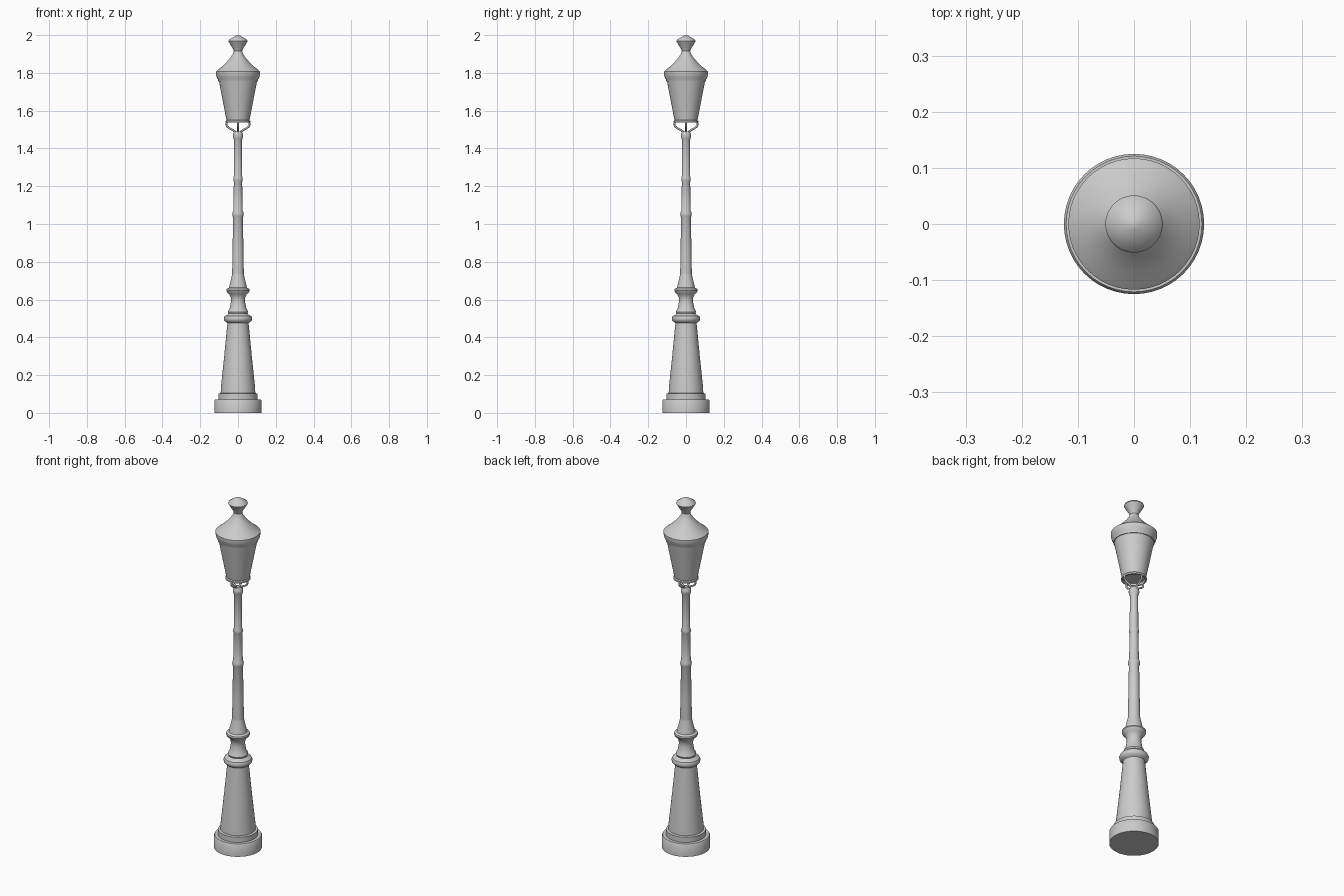
import bpy, bmesh, math


def lathe(name, profile, sides=48):
    """Revolve (radius, height) points around z; radius 0 closes to a point."""
    bm = bmesh.new()
    rings = []
    for r, z in profile:
        if r == 0:
            rings.append([bm.verts.new((0, 0, z))])
        else:
            rings.append([bm.verts.new((r * math.cos(2 * math.pi * i / sides),
                                        r * math.sin(2 * math.pi * i / sides), z))
                          for i in range(sides)])
    for a, b in zip(rings, rings[1:]):
        for i in range(sides):
            j = (i + 1) % sides
            if len(a) == 1:
                bm.faces.new((a[0], b[j], b[i]))
            elif len(b) == 1:
                bm.faces.new((a[i], a[j], b[0]))
            else:
                bm.faces.new((a[i], a[j], b[j], b[i]))
    bmesh.ops.recalc_face_normals(bm, faces=bm.faces)
    mesh = bpy.data.meshes.new(name)
    bm.to_mesh(mesh)
    bm.free()
    ob = bpy.data.objects.new(name, mesh)
    bpy.context.collection.objects.link(ob)
    bpy.ops.object.select_all(action='DESELECT')
    ob.select_set(True)
    bpy.context.view_layer.objects.active = ob
    bpy.ops.object.shade_smooth_by_angle(angle=math.radians(35))
    return ob


# stepped foot
lathe("foot", [(0, 0), (.125, 0), (.125, .066), (.121, .072), (.103, .072),
               (.103, .102), (.092, .105), (0, .105)])

# tapered pedestal with its collars
lathe("pedestal", [(0, .10), (.092, .10), (.09, .14), (.073, .30), (.056, .475),
                   (.066, .482), (.073, .49), (.075, .502), (.070, .513),
                   (.056, .52), (.050, .527), (.053, .535), (.050, .543),
                   (.044, .553), (.037, .59), (.038, .61), (.046, .628),
                   (.058, .638), (.062, .648), (.060, .656), (.048, .663),
                   (.041, .69), (.034, .72), (.030, .74), (0, .74)])

# slender shaft with two thin rings and a cap
lathe("shaft", [(0, .73), (.031, .73), (.029, .85), (.026, 1.035), (.029, 1.042),
                (.030, 1.052), (.029, 1.062), (.025, 1.07), (.022, 1.225),
                (.025, 1.232), (.025, 1.245), (.022, 1.252), (.021, 1.445),
                (.024, 1.452), (.027, 1.465), (.026, 1.478), (.019, 1.49), (0, 1.49)])

# four bent arms carrying the lantern
for k in range(4):
    a = k * math.pi / 2
    cu = bpy.data.curves.new("lantern_arm", 'CURVE')
    cu.dimensions = '3D'
    cu.bevel_depth = .005
    cu.bevel_resolution = 2
    cu.use_fill_caps = True
    sp = cu.splines.new('POLY')
    path = [(.008, 1.484), (.025, 1.496), (.048, 1.508), (.059, 1.518), (.061, 1.528), (.058, 1.543)]
    sp.points.add(len(path) - 1)
    for p, (r, z) in zip(sp.points, path):
        p.co = (r * math.cos(a), r * math.sin(a), z, 1)
    bpy.context.collection.objects.link(bpy.data.objects.new(f"lantern_arm_{k + 1}", cu))

# lantern body with bottom rim
lathe("lantern_body", [(0, 1.548), (.055, 1.548), (.057, 1.537), (.065, 1.537),
                       (.065, 1.545), (.061, 1.55), (.101, 1.757), (0, 1.757)])

# flared roof
lathe("lantern_roof", [(0, 1.754), (.104, 1.754), (.106, 1.765), (.113, 1.777),
                       (.117, 1.795), (.117, 1.807), (.107, 1.816), (.085, 1.833), (.060, 1.858),
                       (.040, 1.881), (.026, 1.903), (.021, 1.918), (0, 1.918)])

# pointed finial
lathe("finial", [(0, 1.91), (.021, 1.912), (.027, 1.928), (.042, 1.952), (.051, 1.968),
                 (.048, 1.975), (.024, 1.990), (.010, 1.998), (0, 2.0)])
